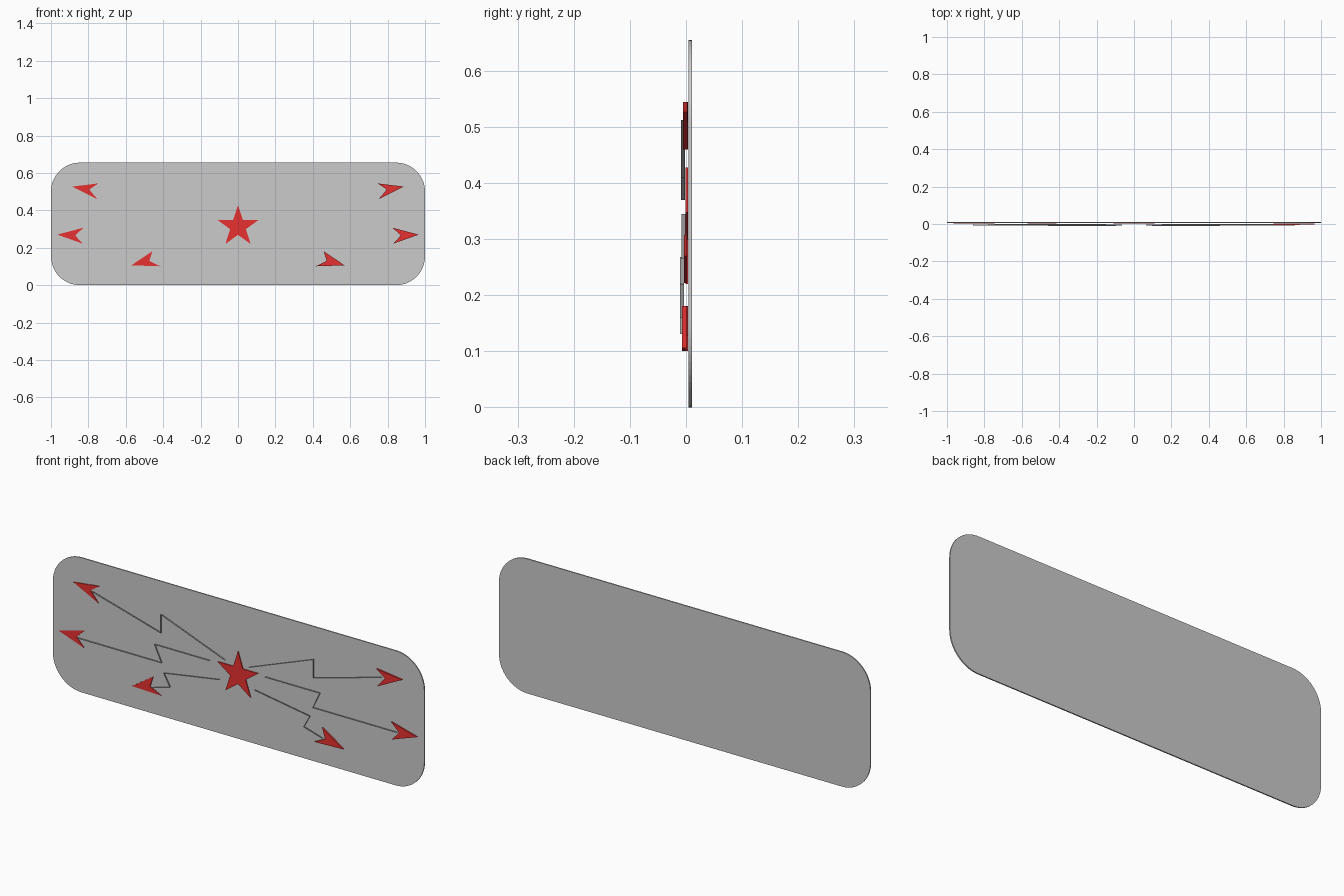
import bpy, bmesh
from math import sin, cos, pi

if "Cube" in bpy.data.objects:
    bpy.data.objects.remove(bpy.data.objects["Cube"])

red = bpy.data.materials.new("red")
red.diffuse_color = (0.8, 0.03, 0.03, 1)
red.use_nodes = True
red.node_tree.nodes["Principled BSDF"].inputs["Base Color"].default_value = red.diffuse_color


def finish(name, bm, mat=None):
    mesh = bpy.data.meshes.new(name)
    bm.to_mesh(mesh)
    bm.free()
    obj = bpy.data.objects.new(name, mesh)
    bpy.context.collection.objects.link(obj)
    if mat:
        mesh.materials.append(mat)
    return obj


def slab(name, outline, y0, y1, mat=None):
    """Solid made from an (x, z) outline, extruded along y."""
    bm = bmesh.new()
    face = bm.faces.new([bm.verts.new((x, y0, z)) for x, z in outline])
    ext = bmesh.ops.extrude_face_region(bm, geom=[face], use_keep_orig=True)
    moved = [v for v in ext["geom"] if isinstance(v, bmesh.types.BMVert)]
    bmesh.ops.translate(bm, verts=moved, vec=(0, y1 - y0, 0))
    bmesh.ops.recalc_face_normals(bm, faces=bm.faces)
    return finish(name, bm, mat)


def ribbon(name, path, y0, y1):
    """Open strip following an (x, z) path, edge-on from the front."""
    bm = bmesh.new()
    rows = [(bm.verts.new((x, y0, z)), bm.verts.new((x, y1, z))) for x, z in path]
    for a, b in zip(rows, rows[1:]):
        bm.faces.new((a[0], b[0], b[1], a[1]))
    return finish(name, bm)


# rounded backing plate
r, height, seg = 0.155, 0.655, 16
plate = []
for i, (cx, cz) in enumerate([(1 - r, height - r), (r - 1, height - r), (r - 1, r), (1 - r, r)]):
    for k in range(seg + 1):
        a = (i + k / seg) * pi / 2
        plate.append((cx + r * cos(a), cz + r * sin(a)))
slab("plate", plate, 0.0045, 0.0105)

# five-pointed star
star = []
for i in range(10):
    rad = 0.115 if i % 2 == 0 else 0.044
    a = pi / 2 + i * pi / 5
    star.append((rad * cos(a), 0.313 + rad * sin(a)))
slab("star", star, -0.001, 0.0035, red)

# arrowheads: tip, upper barb, notch, lower barb, then depth range
arrows = {
    "upper": ([(.886, .527), (.747, .544), (.795, .511), (.752, .460)], -.005, .003),
    "middle": ([(.966, .270), (.827, .307), (.870, .265), (.830, .222)], -.004, .002),
    "lower": ([(.570, .106), (.458, .181), (.474, .129), (.415, .101)], -.007, .0005),
}
# zigzag lines from the star to the arrowheads, then depth range
zigzags = {
    "upper": ([(.065, .370), (.41, .500), (.41, .410), (.78, .512)], -.009, -.002),
    "middle": ([(.150, .345), (.445, .345), (.407, .265), (.86, .265)], -.008, -.001),
    "lower": ([(.095, .268), (.393, .220), (.36, .160), (.46, .131)], -.0105, -.004),
}
for side, s in (("left", -1), ("right", 1)):
    for key, (pts, y0, y1) in arrows.items():
        if s < 0:
            y0, y1 = 0.0, 0.004
        slab(f"{side}_{key}_arrowhead", [(s * x, z) for x, z in pts], y0, y1, red)
    for key, (pts, y0, y1) in zigzags.items():
        ribbon(f"{side}_{key}_zigzag", [(s * x, z) for x, z in pts], y0, y1)
